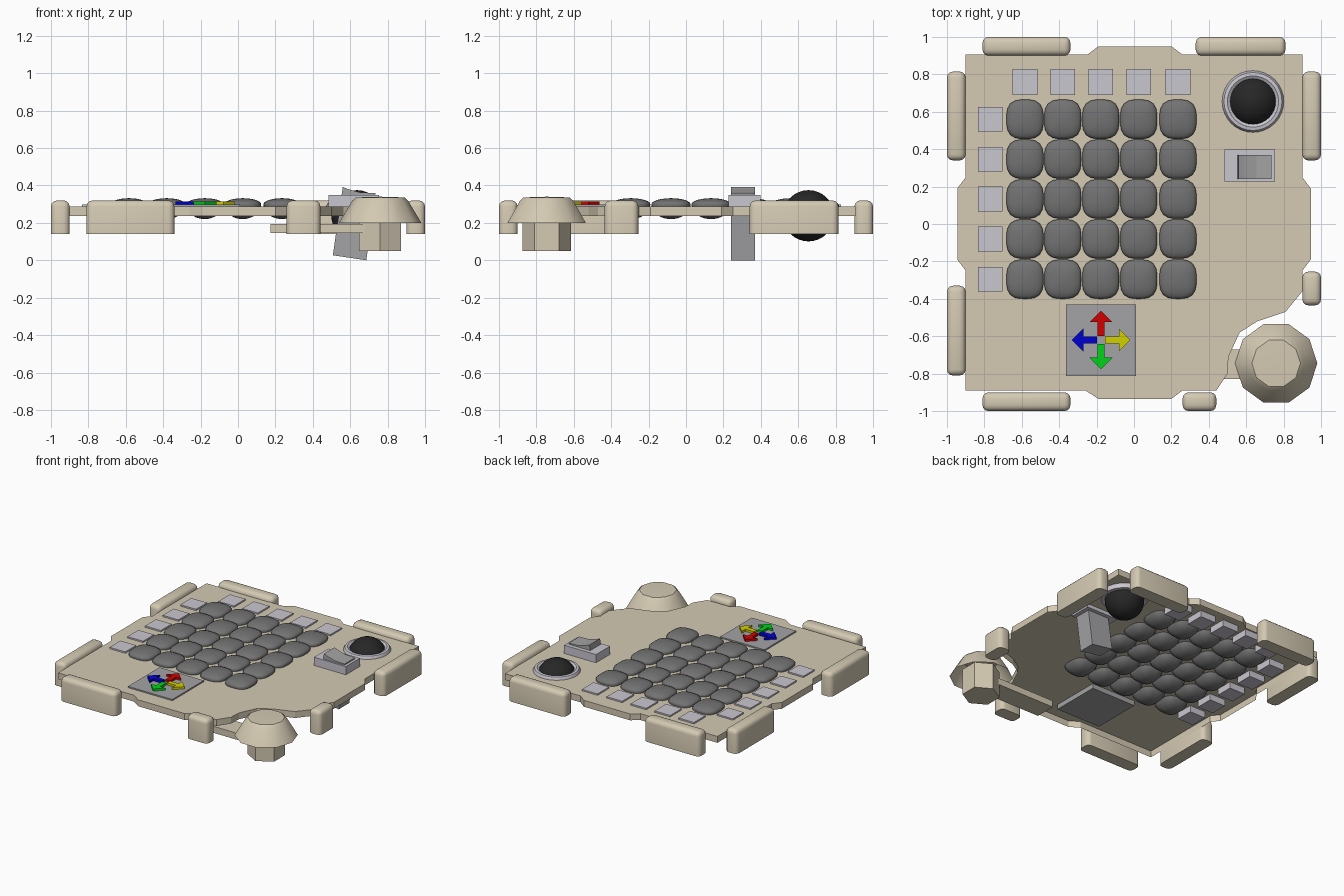
import bpy, bmesh, math
from mathutils import Matrix, Vector

if "Cube" in bpy.data.objects:
    bpy.data.objects.remove(bpy.data.objects["Cube"])


def material(name, r, g, b):
    m = bpy.data.materials.new(name)
    m.diffuse_color = (r, g, b, 1)
    m.use_nodes = True
    m.node_tree.nodes["Principled BSDF"].inputs["Base Color"].default_value = m.diffuse_color
    return m


BEIGE = material("beige", 0.66, 0.59, 0.45)
LAVENDER = material("pale lavender", 0.59, 0.57, 0.63)
KEY_GREY = material("key grey", 0.17, 0.17, 0.17)
PANEL_GREY = material("panel grey", 0.37, 0.37, 0.38)
BLACK = material("black", 0.02, 0.02, 0.02)
RED = material("red", 0.65, 0.0, 0.0)
GREEN = material("green", 0.0, 0.65, 0.01)
BLUE = material("blue", 0.0, 0.0, 0.65)
YELLOW = material("yellow", 0.65, 0.62, 0.0)


def finish(name, bm, mat, smooth=None):
    me = bpy.data.meshes.new(name)
    bm.to_mesh(me)
    bm.free()
    ob = bpy.data.objects.new(name, me)
    bpy.context.collection.objects.link(ob)
    me.materials.append(mat)
    if smooth:
        bpy.ops.object.select_all(action='DESELECT')
        ob.select_set(True)
        bpy.context.view_layer.objects.active = ob
        bpy.ops.object.shade_smooth_by_angle(angle=math.radians(smooth))
    return ob


def box_bm(x0, x1, y0, y1, z0, z1):
    bm = bmesh.new()
    bmesh.ops.create_cube(bm, size=1)
    for v in bm.verts:
        v.co = Vector(((x0 + x1) / 2 + v.co.x * (x1 - x0),
                       (y0 + y1) / 2 + v.co.y * (y1 - y0),
                       (z0 + z1) / 2 + v.co.z * (z1 - z0)))
    return bm


def box(name, mat, *dims):
    return finish(name, box_bm(*dims), mat)


def prism(name, mat, pts, offset):
    """Extrude a flat outline of 3D points by an offset."""
    bm = bmesh.new()
    f = bm.faces.new([bm.verts.new(p) for p in pts])
    ext = bmesh.ops.extrude_face_region(bm, geom=[f], use_keep_orig=True)
    bmesh.ops.translate(bm, vec=offset, verts=[v for v in ext["geom"] if isinstance(v, bmesh.types.BMVert)])
    bmesh.ops.recalc_face_normals(bm, faces=bm.faces)
    return finish(name, bm, mat)


def lathe(name, mat, cx, cy, profile, sides, smooth=None, turn=0.0):
    """Spin (radius, z) points; a zero radius closes the end."""
    bm = bmesh.new()
    rings = []
    for r, z in profile:
        n = sides if r > 0 else 1
        rings.append([bm.verts.new((cx + r * math.cos(turn + 2 * math.pi * i / sides),
                                    cy + r * math.sin(turn + 2 * math.pi * i / sides), z)) for i in range(n)])
    for a, b in zip(rings, rings[1:]):
        for i in range(sides):
            j = (i + 1) % sides
            quad = [a[i % len(a)], a[j % len(a)], b[j % len(b)], b[i % len(b)]]
            bm.faces.new(list(dict.fromkeys(quad)))
    bmesh.ops.recalc_face_normals(bm, faces=bm.faces)
    return finish(name, bm, mat, smooth)


# Top shell: thin sheet with sloped rim, side bulges and a corner notch
outline = [(-0.9, -0.89), (-0.26, -0.89), (-0.19, -0.935), (0.2, -0.935), (0.26, -0.89), (0.44, -0.89),
           (0.5, -0.80), (0.505, -0.71), (0.565, -0.58), (0.66, -0.52), (0.81, -0.47), (0.9, -0.36),
           (0.9, -0.25), (0.945, -0.19), (0.945, 0.19), (0.9, 0.25), (0.9, 0.905),
           (0.26, 0.905), (0.2, 0.95), (-0.19, 0.95), (-0.25, 0.905), (-0.9, 0.905),
           (-0.9, 0.25), (-0.945, 0.19), (-0.945, -0.19), (-0.9, -0.25)]
bm = bmesh.new()
top = bm.faces.new([bm.verts.new((x, y, 0.238)) for x, y in outline])
bmesh.ops.inset_individual(bm, faces=[top], thickness=0.042, use_even_offset=True)
for v in top.verts:
    v.co.z = 0.287
finish("top_shell", bm, BEIGE)

# Rounded bumpers around the edge
bumpers = [(-0.81, -0.34, -1, -0.9), (0.26, 0.44, -1, -0.9), (-0.81, -0.34, 0.9, 1), (0.33, 0.81, 0.9, 1),
           (-1, -0.9, 0.34, 0.815), (-1, -0.9, -0.81, -0.33), (0.9, 1, 0.34, 0.815), (0.9, 1, -0.435, -0.255)]
for i, (x0, x1, y0, y1) in enumerate(bumpers):
    bm = box_bm(x0, x1, y0, y1, 0.14, 0.32)
    edges = [e for e in bm.edges if any(v.co.z > 0.2 for v in e.verts)]
    bmesh.ops.bevel(bm, geom=edges, offset=0.032, segments=3, profile=0.5, affect='EDGES')
    finish(f"bumper_{i + 1}", bm, BEIGE, 40)

# Corner knob: hollow tapered cap on a hexagonal stem, with an arm to the shell
KX, KY = 0.76, -0.745
lathe("knob_cap", BEIGE, KX, KY, [(0.22, 0.2), (0.15, 0.318), (0.13, 0.336), (0, 0.34)], 10, 40)
lathe("knob_stem", BEIGE, KX, KY, [(0, 0.05), (0.13, 0.05), (0.13, 0.25)], 6, None, math.pi / 6)
box("knob_arm", BEIGE, 0.175, 0.68, -0.83, -0.67, 0.145, 0.195)

# Five by five pillow keys
KEYS_X = [-0.583, -0.381, -0.178, 0.025, 0.235]
KEYS_Y = [0.56, 0.347, 0.134, -0.08, -0.295]
for r, y in enumerate(KEYS_Y):
    for c, x in enumerate(KEYS_X):
        bm = bmesh.new()
        bmesh.ops.create_uvsphere(bm, u_segments=24, v_segments=12, radius=1)
        for v in bm.verts:
            px, py, pz = v.co
            h = math.hypot(px, py)
            k = 1.0
            if h > 1e-4:
                k = (abs(px / h) ** 3 + abs(py / h) ** 3) ** (-1 / 3)
            v.co = (x + px * k * 0.099, y + py * k * 0.105, 0.299 + pz * (0.033 if pz > 0 else 0.079))
        finish(f"key_{r + 1}_{c + 1}", bm, KEY_GREY, 60)

# Square indicator blocks along the back and left of the keys
for i, x in enumerate(KEYS_X):
    box(f"back_indicator_{i + 1}", LAVENDER, x - 0.066, x + 0.066, 0.69, 0.83, 0.238, 0.298)
for i, y in enumerate(KEYS_Y):
    box(f"left_indicator_{i + 1}", LAVENDER, -0.835, -0.702, y - 0.066, y + 0.066, 0.238, 0.298)

# Trackball in its collar
TX, TY = 0.636, 0.655
bm = bmesh.new()
bmesh.ops.create_uvsphere(bm, u_segments=32, v_segments=16, radius=0.137,
                          matrix=Matrix.Translation((TX, TY, 0.238)))
finish("trackball", bm, BLACK, 60)
lathe("trackball_collar", LAVENDER, TX, TY,
      [(0.165, 0.25), (0.165, 0.29), (0.155, 0.307), (0.137, 0.31), (0.122, 0.3), (0.122, 0.25), (0.165, 0.25)], 32, 40)

# Rocker switch: housing and tilted paddle with a dished top
box("switch_housing", LAVENDER, 0.484, 0.754, 0.228, 0.398, 0.26, 0.35)
paddle = [(0.507, 0.027), (0.686, 0.0), (0.735, 0.36), (0.655, 0.362), (0.59, 0.38), (0.56, 0.392)]
prism("switch_paddle", PANEL_GREY, [(x, 0.24, z) for x, z in paddle], (0, 0.128, 0))

# Direction pad with four coloured arrows
DX, DY = -0.176, -0.62
box("direction_panel", PANEL_GREY, -0.364, 0.012, -0.812, -0.43, 0.25, 0.297)
arrow = [(0.022, -0.018), (0.095, -0.018), (0.095, -0.061), (0.157, 0),
         (0.095, 0.061), (0.095, 0.018), (0.022, 0.018)]
for i, (name, mat) in enumerate([("right", YELLOW), ("back", RED), ("left", BLUE), ("front", GREEN)]):
    c, s = math.cos(i * math.pi / 2), math.sin(i * math.pi / 2)
    prism(f"{name}_arrow", mat, [(DX + a * c - b * s, DY + a * s + b * c, 0.296) for a, b in arrow], (0, 0, 0.018))
